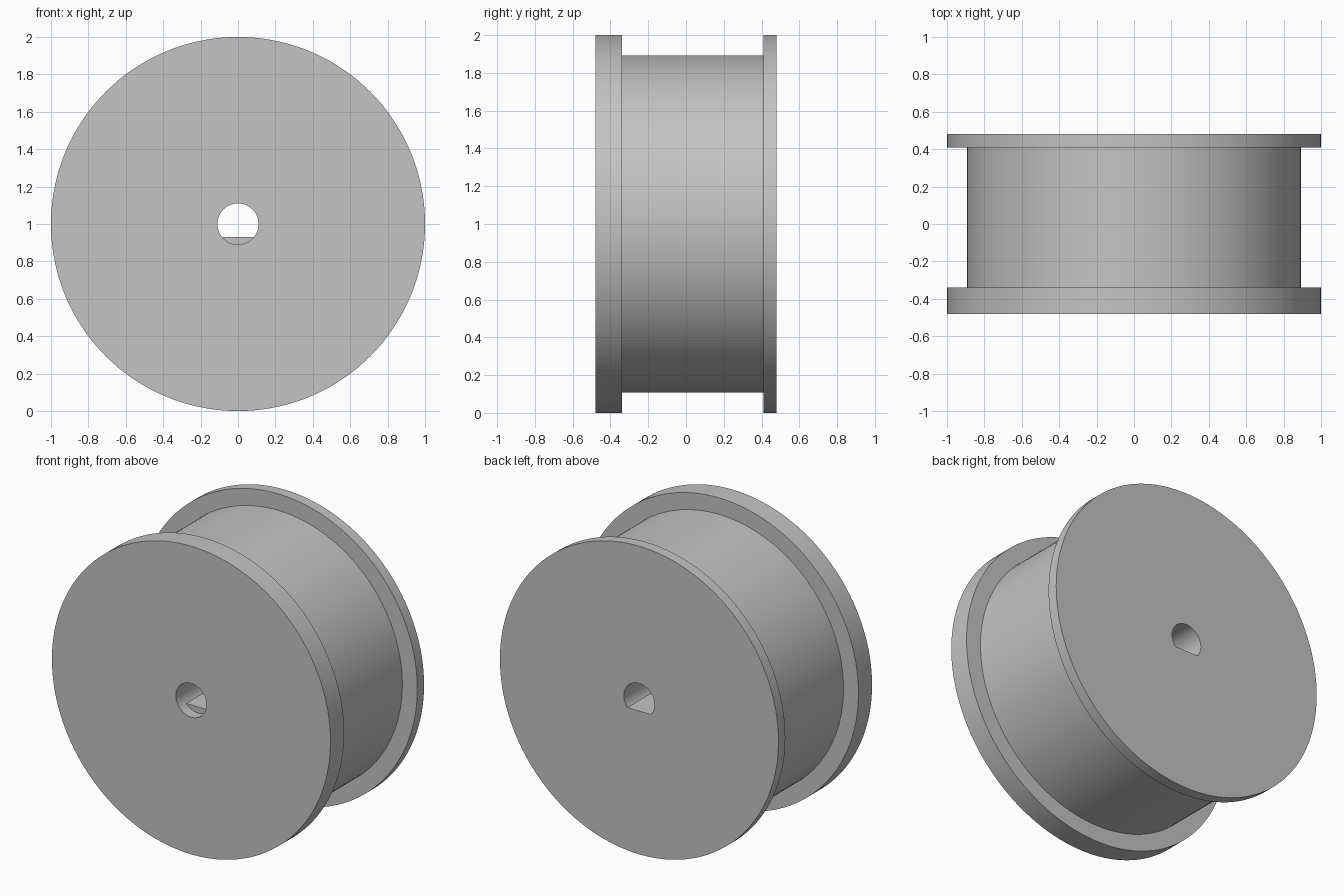
import bpy, bmesh
from math import cos, sin, tau

SEGMENTS = 144
FLANGE, DRUM, BORE = 1.0, 0.893, 0.11
FLAT = -0.07                     # height of the shaft flat below the axis
FRONT, BACK = -0.48, 0.48

old = bpy.data.objects.get("Cube")
if old:
    bpy.data.objects.remove(old, do_unlink=True)

grey = bpy.data.materials.new("plain grey")
grey.use_nodes = True
colour = (0.55, 0.55, 0.55, 1)
grey.diffuse_color = colour
grey.node_tree.nodes["Principled BSDF"].inputs["Base Color"].default_value = colour


def ring(bm, y, radius, floor=-2.0):
    """A circle about the axis, with its bottom cut level at floor."""
    verts = []
    for i in range(SEGMENTS):
        a = tau * i / SEGMENTS
        verts.append(bm.verts.new((radius * cos(a), y, 1 + max(radius * sin(a), floor))))
    return verts


bm = bmesh.new()
# outside: thick front flange, drum, thin back flange
# inside: D-shaped bore, turning round just behind the front face
rings = [
    ring(bm, FRONT, FLANGE), ring(bm, -0.34, FLANGE),
    ring(bm, -0.34, DRUM), ring(bm, 0.41, DRUM),
    ring(bm, 0.41, FLANGE), ring(bm, BACK, FLANGE),
    ring(bm, BACK, BORE, FLAT), ring(bm, FRONT + 0.07, BORE, FLAT),
    ring(bm, FRONT + 0.07, BORE), ring(bm, FRONT, BORE),
]
for k, a in enumerate(rings):
    b = rings[(k + 1) % len(rings)]
    for i in range(SEGMENTS):
        j = (i + 1) % SEGMENTS
        bm.faces.new((a[i], a[j], b[j], b[i]))

# the round and D-shaped bores share most of their rim
bmesh.ops.remove_doubles(bm, verts=bm.verts, dist=1e-5)
bmesh.ops.recalc_face_normals(bm, faces=bm.faces)

mesh = bpy.data.meshes.new("flanged_spool")
bm.to_mesh(mesh)
bm.free()
mesh.materials.append(grey)
spool = bpy.data.objects.new("flanged_spool", mesh)
bpy.context.collection.objects.link(spool)

bpy.ops.object.select_all(action="DESELECT")
spool.select_set(True)
bpy.context.view_layer.objects.active = spool
bpy.ops.object.shade_smooth_by_angle()
